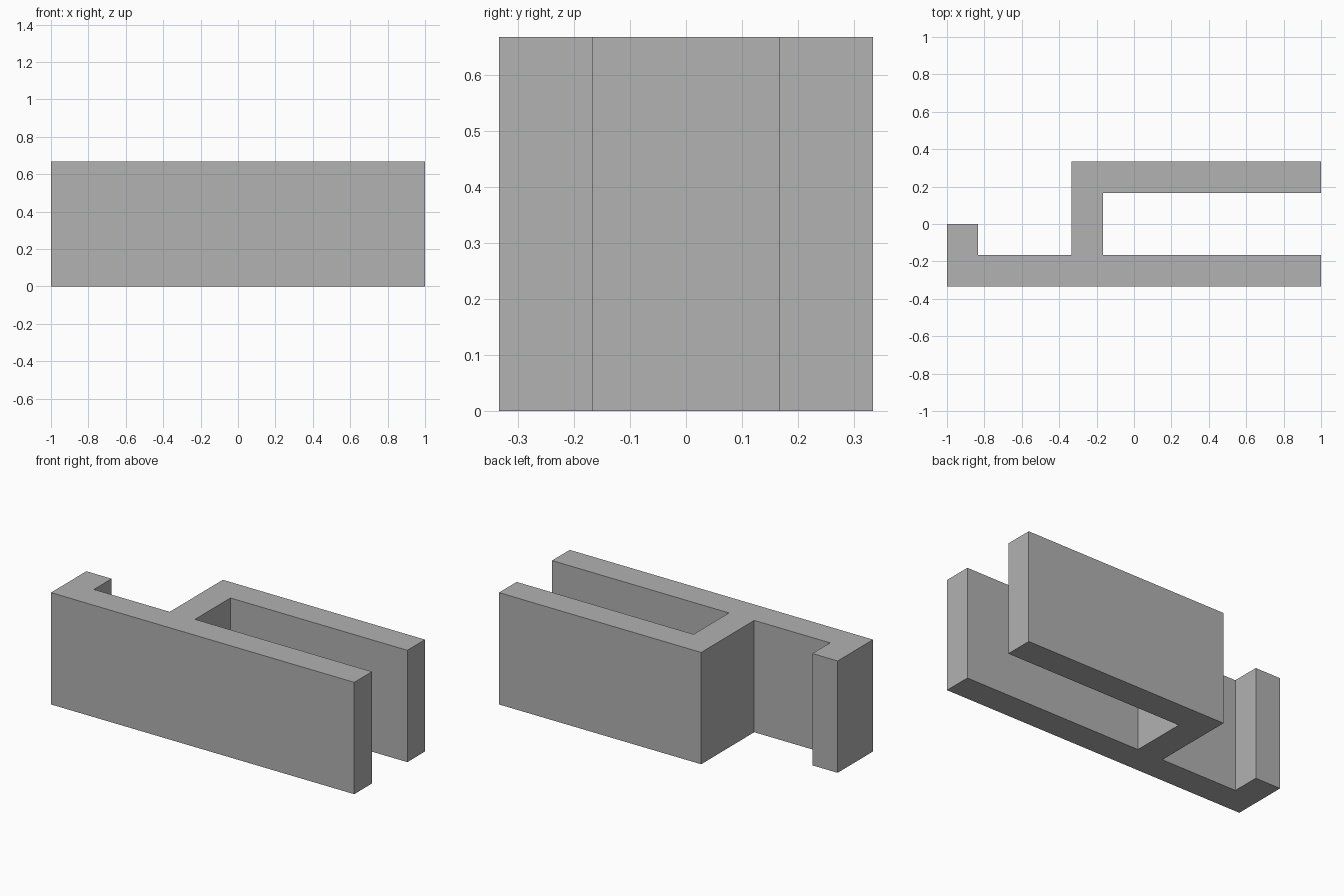
import bpy
import bmesh

cube = bpy.data.objects.get("Cube")
if cube:
    bpy.data.objects.remove(cube, do_unlink=True)

# Plain grey material
GREY = (0.445, 0.445, 0.445, 1)
grey = bpy.data.materials.new("plain grey")
grey.use_nodes = True
grey.diffuse_color = GREY
for node in grey.node_tree.nodes:
    if node.type == "BSDF_PRINCIPLED":
        node.inputs["Base Color"].default_value = GREY

# Bracket outline seen from above, in wall thicknesses
WALL = 1 / 6
HEIGHT = 4 * WALL
outline = [
    (-6, -2), (6, -2), (6, -1),             # long front wall
    (-1, -1), (-1, 1),                      # inside of the channel
    (6, 1), (6, 2), (-2, 2), (-2, -1),      # back wall and cross wall
    (-5, -1), (-5, 0), (-6, 0),             # short end lip
]

# Extrude the outline upwards
bm = bmesh.new()
base = bm.faces.new([bm.verts.new((x * WALL, y * WALL, 0)) for x, y in outline])
extruded = bmesh.ops.extrude_face_region(bm, geom=[base], use_keep_orig=True)
top = [v for v in extruded["geom"] if isinstance(v, bmesh.types.BMVert)]
bmesh.ops.translate(bm, verts=top, vec=(0, 0, HEIGHT))
bmesh.ops.recalc_face_normals(bm, faces=bm.faces)

mesh = bpy.data.meshes.new("channel_bracket")
bm.to_mesh(mesh)
bm.free()
mesh.materials.append(grey)
bracket = bpy.data.objects.new("channel_bracket", mesh)
bpy.context.collection.objects.link(bracket)
